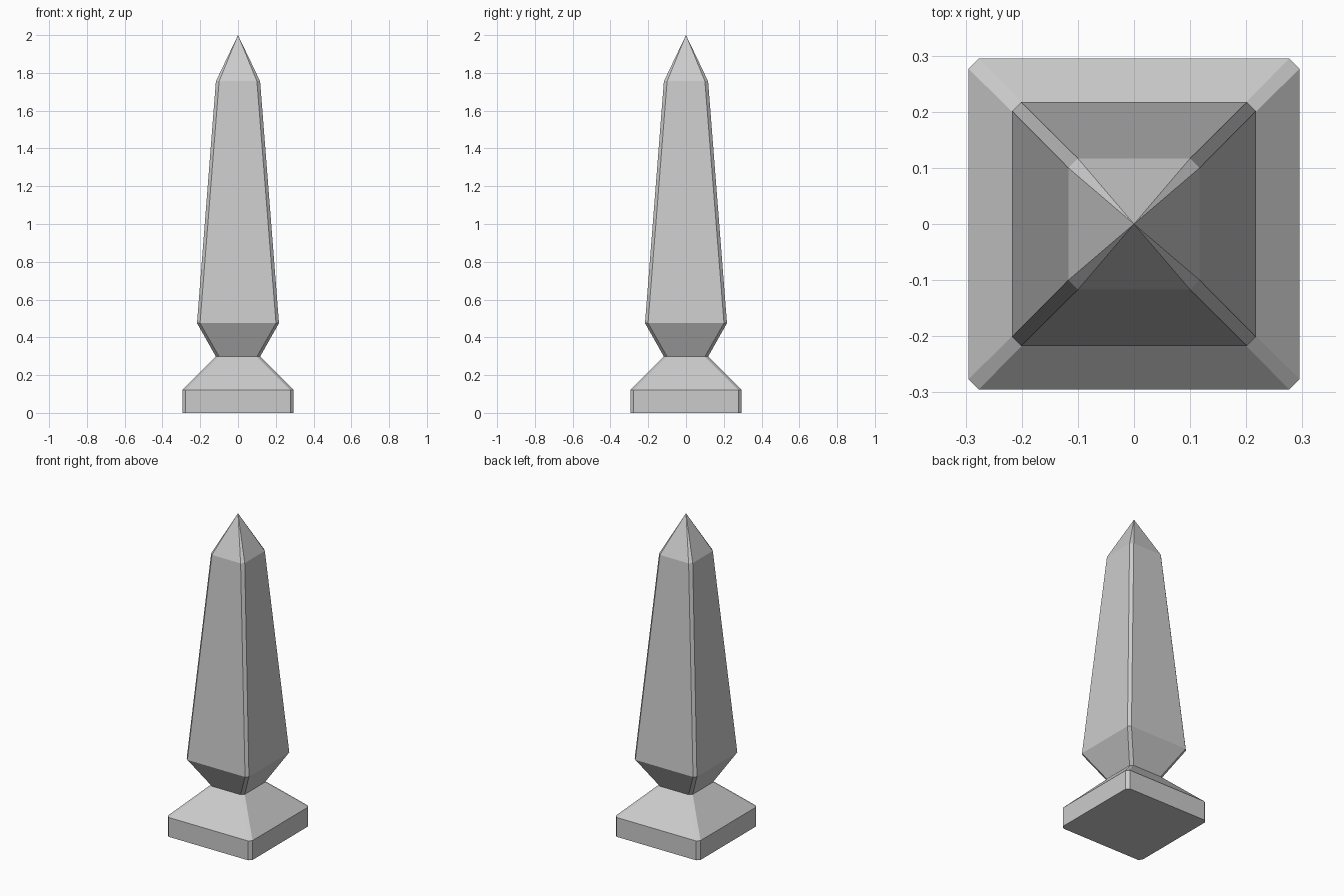
import bpy, bmesh

if "Cube" in bpy.data.objects:
    bpy.data.objects.remove(bpy.data.objects["Cube"])

# Profile of the obelisk: (height, half width, half length of the flat side)
RINGS = [
    (0.0, 0.295, 0.277),    # plinth bottom
    (0.122, 0.295, 0.277),  # plinth top
    (0.298, 0.117, 0.1),    # narrow neck
    (0.475, 0.217, 0.201),  # widest part of shaft
    (1.756, 0.117, 0.1),    # shoulder below the point
]
APEX = 2.0


def chamfered_square(bm, z, h, f):
    pts = [(h, -f), (h, f), (f, h), (-f, h), (-h, f), (-h, -f), (-f, -h), (f, -h)]
    return [bm.verts.new((x, y, z)) for x, y in pts]


bm = bmesh.new()
rings = [chamfered_square(bm, *r) for r in RINGS]
bm.faces.new(rings[0][::-1])

# Sides between neighbouring rings
for low, high in zip(rings, rings[1:]):
    for i in range(8):
        j = (i + 1) % 8
        bm.faces.new((low[i], low[j], high[j], high[i]))

# Pointed cap
tip = bm.verts.new((0, 0, APEX))
for i in range(8):
    bm.faces.new((rings[-1][i], rings[-1][(i + 1) % 8], tip))

mesh = bpy.data.meshes.new("obelisk")
bm.to_mesh(mesh)
bm.free()
bpy.context.collection.objects.link(bpy.data.objects.new("obelisk", mesh))
